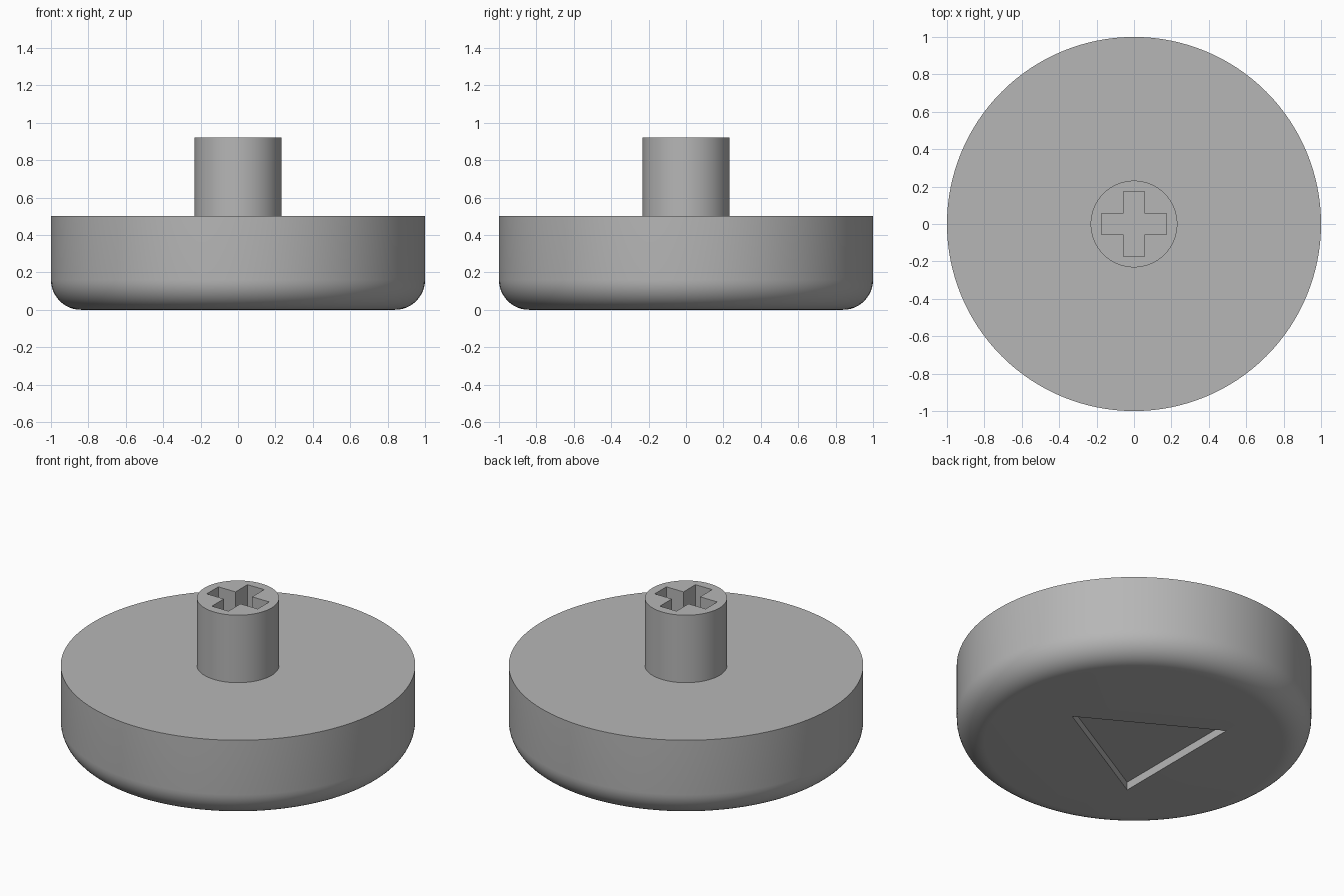
import bpy, bmesh, math

if "Cube" in bpy.data.objects:
    bpy.data.objects.remove(bpy.data.objects["Cube"], do_unlink=True)

grey = bpy.data.materials.new("plain grey")
grey.use_nodes = True
colour = (0.47, 0.47, 0.47, 1)
grey.diffuse_color = colour
grey.node_tree.nodes["Principled BSDF"].inputs["Base Color"].default_value = colour


def prism(name, outline, bottom, top, fillet=0):
    """Extrude a flat outline upward, optionally rounding its lower rim."""
    bm = bmesh.new()
    base = bm.faces.new([bm.verts.new((x, y, bottom)) for x, y in outline])
    sides = bmesh.ops.extrude_face_region(bm, geom=[base], use_keep_orig=True)
    raised = [v for v in sides["geom"] if isinstance(v, bmesh.types.BMVert)]
    bmesh.ops.translate(bm, verts=raised, vec=(0, 0, top - bottom))
    bmesh.ops.recalc_face_normals(bm, faces=bm.faces)
    if fillet:
        rim = [e for e in bm.edges if all(v.co.z < bottom + 0.001 for v in e.verts)]
        bmesh.ops.bevel(bm, geom=rim, offset=fillet, offset_type='OFFSET',
                        segments=12, profile=0.5, affect='EDGES')
    mesh = bpy.data.meshes.new(name)
    bm.to_mesh(mesh)
    bm.free()
    mesh.materials.append(grey)
    obj = bpy.data.objects.new(name, mesh)
    bpy.context.collection.objects.link(obj)
    return obj


def circle(radius, count):
    steps = [math.tau * i / count for i in range(count)]
    return [(radius * math.cos(a), radius * math.sin(a)) for a in steps]


def carve(target, cutter):
    """Cut a recess, discard the cutter and smooth the curved faces."""
    cutter.hide_render = True
    mod = target.modifiers.new("recess", 'BOOLEAN')
    mod.operation = 'DIFFERENCE'
    mod.solver = 'EXACT'
    mod.object = cutter
    bpy.ops.object.select_all(action='DESELECT')
    target.select_set(True)
    bpy.context.view_layer.objects.active = target
    bpy.ops.object.modifier_apply(modifier=mod.name)
    bpy.data.objects.remove(cutter, do_unlink=True)
    bpy.ops.object.shade_smooth_by_angle(angle=math.radians(30))


# Round body with a triangular recess in its underside
body = prism("round_body", circle(1, 128), 0, 0.5, fillet=0.16)
triangle = [(0.455, 0), (-0.315, 0.435), (-0.315, -0.435)]
carve(body, prism("triangle_cutter", triangle, -0.1, 0.05))

# Stem with a cross-shaped socket in its top
stem = prism("stem", circle(0.232, 64), 0.49, 0.92)
arm, half = 0.175, 0.057
quarter = [(arm, -half), (arm, half), (half, half)]
cross = []
for _ in range(4):
    cross += quarter
    quarter = [(-y, x) for x, y in quarter]
carve(stem, prism("cross_cutter", cross, 0.58, 1.0))
